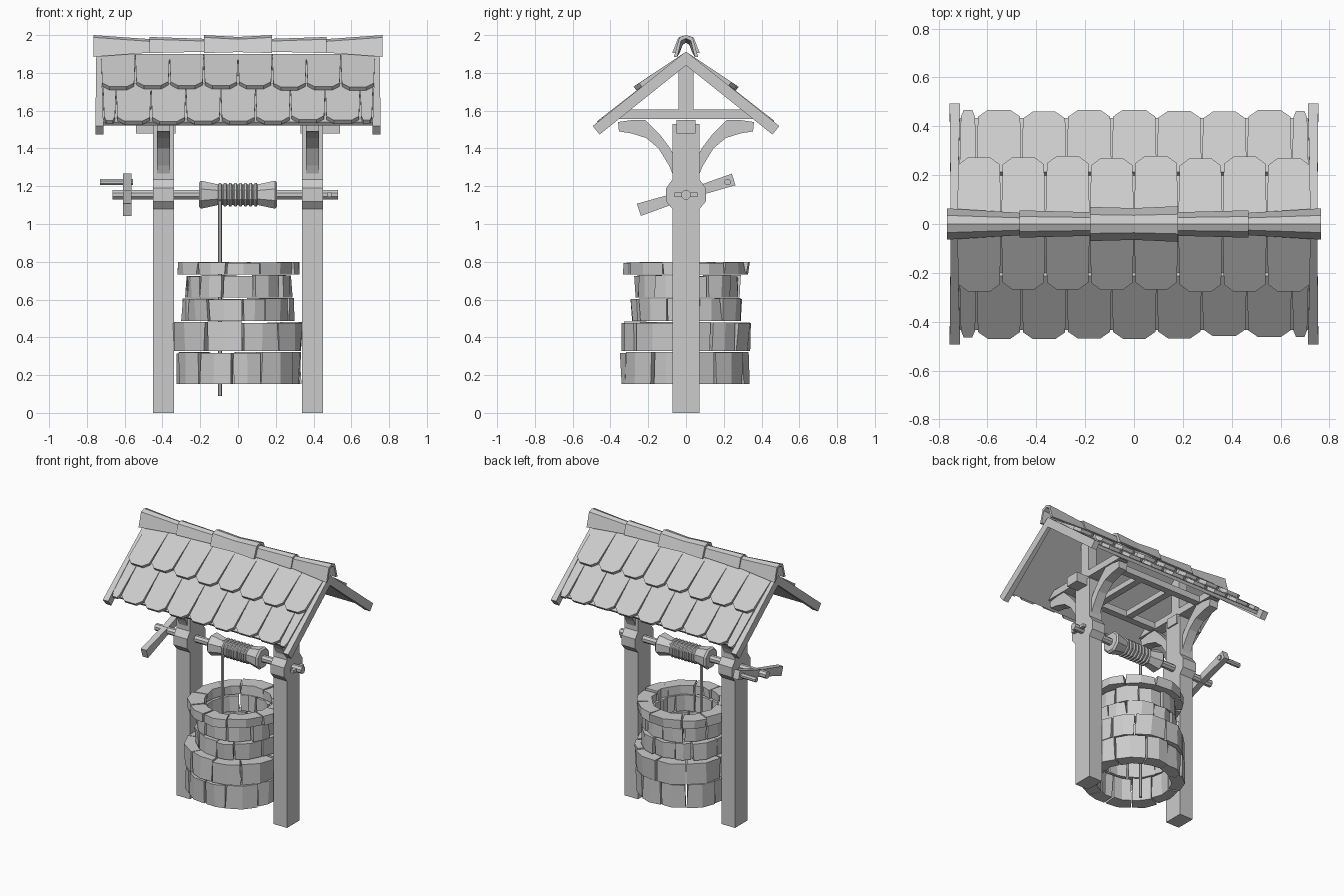
import bpy, math, random
from math import sin, cos, pi

random.seed(4)
if "Cube" in bpy.data.objects:
    bpy.data.objects.remove(bpy.data.objects["Cube"], do_unlink=True)

GREY = (0.6, 0.6, 0.6, 1)
mat = bpy.data.materials.new("plain grey")
mat.use_nodes = True
mat.diffuse_color = GREY
mat.node_tree.nodes["Principled BSDF"].inputs["Base Color"].default_value = GREY


def solids(name, lofts):
    """One object from several lofts; a loft is a list of equal rings, capped at both ends."""
    verts, faces = [], []
    for rings in lofts:
        b, n = len(verts), len(rings[0])
        verts += [p for r in rings for p in r]
        for k in range(len(rings) - 1):
            for i in range(n):
                j = (i + 1) % n
                faces.append((b + k * n + i, b + k * n + j, b + k * n + n + j, b + k * n + n + i))
        faces.append(tuple(range(b + n - 1, b - 1, -1)))
        last = b + n * (len(rings) - 1)
        faces.append(tuple(range(last, last + n)))
    me = bpy.data.meshes.new(name)
    me.from_pydata(verts, [], faces)
    me.materials.append(mat)
    ob = bpy.data.objects.new(name, me)
    bpy.context.collection.objects.link(ob)
    # make normals consistent
    import bmesh
    bm = bmesh.new()
    bm.from_mesh(me)
    bmesh.ops.recalc_face_normals(bm, faces=bm.faces)
    bm.to_mesh(me)
    bm.free()
    return ob


def slab_x(profile, x0, x1):
    """A (y, z) profile extruded along x."""
    return [[(x, y, z) for y, z in profile] for x in (x0, x1)]


def box(x0, x1, y0, y1, z0, z1):
    return slab_x([(y0, z0), (y1, z0), (y1, z1), (y0, z1)], x0, x1)


def lathe_x(stations, y, z, n=8):
    """Round bar along x from (x, radius) stations."""
    return [[(x, y + r * cos(2 * pi * (i + .5) / n), z + r * sin(2 * pi * (i + .5) / n))
             for i in range(n)] for x, r in stations]


# Stone wall: courses of uneven blocks (bottom, top, outer radius, inner radius, blocks)
courses = [(.15, .325, .335, .245, 11), (.325, .485, .34, .24, 10), (.485, .61, .29, .22, 11),
           (.61, .73, .275, .215, 11), (.73, .8, .32, .225, 10)]
for c, (z0, z1, ro, ri, n) in enumerate(courses):
    blocks = []
    cuts = [2 * pi * (i + random.uniform(-.2, .2)) / n + c * .35 for i in range(n)]
    cuts.append(cuts[0] + 2 * pi)
    for a, b in zip(cuts, cuts[1:]):
        gap = .018
        out = ro + random.uniform(-.012, .014)
        rings = []
        for z in (z0 + .002, z1 - random.uniform(0, .01)):
            a2, b2 = a + random.uniform(.3, 1.6) * gap, b - random.uniform(.3, 1.6) * gap
            plan = [(a2, out), ((a2 + b2) / 2, out + .008), (b2, out),
                    (b2, ri), ((a2 + b2) / 2, ri + .005), (a2, ri)]
            rings.append([((r + random.uniform(-.008, .008)) * cos(t),
                           (r + random.uniform(-.008, .008)) * sin(t), z) for t, r in plan])
        blocks.append(rings)
    solids(f"stone_course_{c + 1}", blocks)

# Timber frames, one each side
AXLE_Z = 1.155
half = [(.072, 0), (.072, 1.08), (.105, 1.12), (.105, 1.19), (.072, 1.235), (.072, 1.53)]
post = half + [(-y, z) for y, z in reversed(half)]
brace = [(.06, 1.24), (.09, 1.31), (.145, 1.4), (.21, 1.455), (.29, 1.48), (.355, 1.49),
         (.36, 1.54), (.29, 1.55), (.215, 1.55), (.14, 1.475), (.09, 1.41), (.06, 1.36)]
tie = [(-.37, 1.555), (.37, 1.555), (.31, 1.605), (-.31, 1.605)]
for side, s in (("left", 1), ("right", -1)):
    solids(f"{side}_post", [slab_x(post, s * .34, s * .45)])
    solids(f"{side}_braces", [slab_x([(k * y, z) for y, z in brace], s * .36, s * .43)
                              for k in (1, -1)])
    solids(f"{side}_tie_beam", [slab_x(tie, s * .355, s * .435)])
    solids(f"{side}_king_post", [box(s * .36, s * .43, -.04, .04, 1.6, 1.85)])
    solids(f"{side}_beam_stub", [box(s * .33, s * .54, -.05, .05, 1.48, 1.55)])

# Rails joining the frames under the roof
solids("roof_rails", [box(-.37, .37, y - .025, y + .025, 1.557, 1.603) for y in (-.23, .23)])
solids("cross_bars", [box(x - .025, x + .025, -.22, .22, 1.56, 1.6) for x in (-.13, .13)])

# Roof, in slope coordinates: distance down s, height off the slope h
ang = math.atan(.8)


def slope(k, x, s, h):
    return (x, k * (s * cos(ang) + h * sin(ang)), 1.91 - s * sin(ang) + h * cos(ang))


def tile(k, x0, x1, s0, s1, lift):
    """Tile with clipped lower corners, its lower edge lifted off the slope."""
    w = x1 - x0
    s1 += random.uniform(-.008, .008)
    g = .006
    plan = [(x0, s0), (x1, s0), (x1 - g, s1 - .035), (x1 - .25 * w, s1),
            (x0 + .25 * w, s1), (x0 + g, s1 - .035)]
    return [[slope(k, x, s, h + lift * (s - s0) / (s1 - s0)) for x, s in plan] for h in (-.02, .004)]


upper = [-.725 + 1.45 * i / 8 for i in range(9)]
lower = [-.715] + [-.645 + .1845 * i for i in range(8)] + [.715]
for name, k in (("front", -1), ("back", 1)):
    solids(f"{name}_upper_tiles", [tile(k, a, b, .02, .325, .026) for a, b in zip(upper, upper[1:])])
    solids(f"{name}_lower_tiles", [tile(k, a, b, .27, .59, .004) for a, b in zip(lower, lower[1:])])
    solids(f"{name}_roof_deck", [[[slope(k, x, s, h) for x, s in
                                  ((-.72, 0), (.72, 0), (.72, .57), (-.72, .57))]
                                 for h in (-.04, -.018)]])
    boards = []
    for e in (1, -1):
        plan = [(e * .725, 0), (e * .75, 0), (e * .755, .63), (e * .712, .63)]
        boards.append([[slope(k, x, s, h) for x, s in plan] for h in (-.055, .003)])
    solids(f"{name}_gable_boards", boards)

# Ridge caps: bent shell, tapered along x (x, half width, top, bottom)
def cap_ring(x, w, top, low):
    shell = [(-w, low), (-.55 * w, top - .012), (0, top), (.55 * w, top - .012), (w, low)]
    inner = [(y * .72, z - .018 if abs(y) < w else z) for y, z in reversed(shell)]
    return [(x, y, z) for y, z in shell + inner]


caps = [[cap_ring(-.18, .07, 2, 1.905), cap_ring(0, .065, 1.99, 1.91), cap_ring(.18, .073, 2, 1.905)]]
for e in (1, -1):
    caps.append([cap_ring(e * .17, .048, 1.98, 1.912), cap_ring(e * .468, .056, 1.99, 1.905)])
    caps.append([cap_ring(e * .455, .045, 1.978, 1.908), cap_ring(e * .765, .064, 2, 1.885)])
solids("ridge_caps", caps)

# Windlass: axle, drum, rope coils, hanging rope and locking pin
solids("axle", [lathe_x([(-.665, .026), (.53, .026)], 0, AXLE_Z)])
solids("drum", [lathe_x([(-.207, .068), (-.195, .08), (-.1, .058), (.1, .058), (.195, .08),
                         (.207, .068)], 0, AXLE_Z)])
coils = []
for i in range(8):
    x = -.095 + i * .027
    coils.append(lathe_x([(x - .011, .058), (x - .005, .067), (x + .005, .067), (x + .011, .058)],
                         0, AXLE_Z))
solids("rope_coils", coils)
solids("hanging_rope", [[[(-.095 + .011 * cos(pi * i / 3), -.045 + .011 * sin(pi * i / 3), z)
                          for i in range(6)] for z in (.09, 1.13)]])
solids("locking_pin", [box(.47, .495, -.06, .06, AXLE_Z - .011, AXLE_Z + .011)])

# Crank: tilted bar that widens to its ends, with a round grip
tilt = math.atan2(.16, .5)
arm = [(-.262, -.034), (0, -.024), (.265, -.032), (.265, .032), (0, .024), (-.262, .034)]
arm = [(u * cos(tilt) - v * sin(tilt), AXLE_Z + u * sin(tilt) + v * cos(tilt)) for u, v in arm]
solids("crank_arm", [slab_x(arm, -.61, -.565)])
solids("crank_grip", [lathe_x([(-.73, .018), (-.555, .018)], .22, 1.222)])
